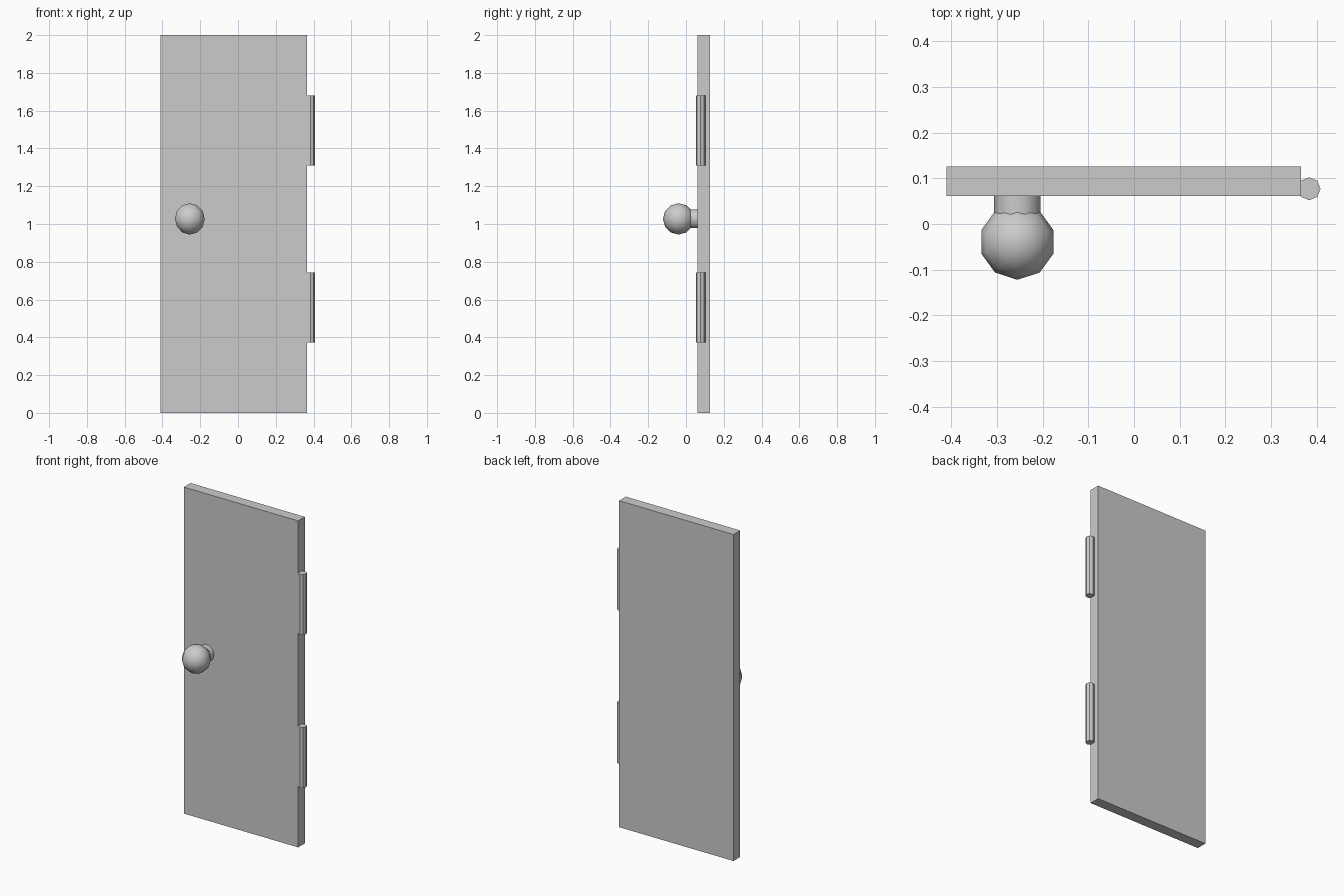
import bpy, bmesh
from math import radians
from mathutils import Matrix

if "Cube" in bpy.data.objects:
    bpy.data.objects.remove(bpy.data.objects["Cube"])


def add_part(name, build, smooth_angle=None):
    mesh = bpy.data.meshes.new(name)
    bm = bmesh.new()
    build(bm)
    bm.to_mesh(mesh)
    bm.free()
    obj = bpy.data.objects.new(name, mesh)
    bpy.context.collection.objects.link(obj)
    if smooth_angle:
        bpy.ops.object.select_all(action='DESELECT')
        obj.select_set(True)
        bpy.context.view_layer.objects.active = obj
        bpy.ops.object.shade_smooth_by_angle(angle=radians(smooth_angle))
    return obj


def cylinder(bm, sides, radius, depth, matrix):
    bmesh.ops.create_cone(bm, cap_ends=True, segments=sides, radius1=radius,
                          radius2=radius, depth=depth, matrix=matrix)


# Door panel
add_part("door_panel", lambda bm: bmesh.ops.create_cube(
    bm, size=1, matrix=Matrix.Translation((-0.0225, 0.0935, 1))
    @ Matrix.Diagonal((0.775, 0.065, 2, 1))))

# Hinge barrels on the right edge
for name, z in (("lower_hinge", 0.558), ("upper_hinge", 1.496)):
    add_part(name, lambda bm: cylinder(
        bm, 8, 0.025, 0.37, Matrix.Translation((0.383, 0.077, z))))

# Knob: round grip on a ten-sided stem
KNOB_X, KNOB_Z = -0.255, 1.027
add_part("knob_grip", lambda bm: bmesh.ops.create_uvsphere(
    bm, u_segments=10, v_segments=6, radius=0.083,
    matrix=Matrix.Translation((KNOB_X, -0.039, KNOB_Z))), 50)
add_part("knob_stem", lambda bm: cylinder(
    bm, 10, 0.051, 0.07, Matrix.Translation((KNOB_X, 0.028, KNOB_Z))
    @ Matrix.Rotation(radians(90), 4, 'X')
    @ Matrix.Rotation(radians(90), 4, 'Z')), 50)
